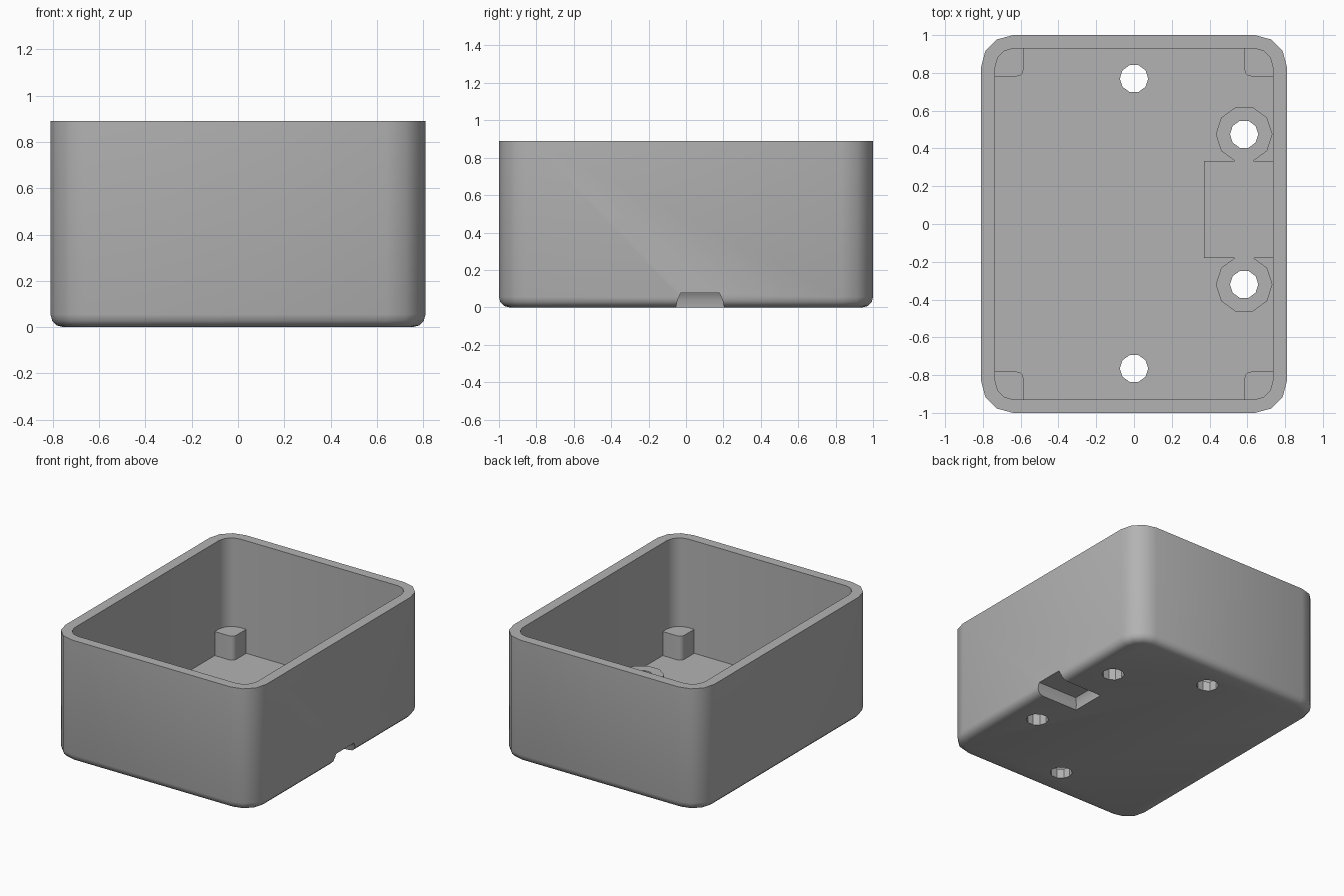
import bpy, bmesh
from math import sin, cos, pi, radians

cube = bpy.data.objects.get("Cube")
if cube:
    bpy.data.objects.remove(cube, do_unlink=True)

W, D, H = 0.81, 1.0, 0.89      # half width, half depth, height
WALL, FLOOR = 0.075, 0.07

gray = bpy.data.materials.new("plain_gray")
gray.use_nodes = True
COLOR = (0.45, 0.45, 0.45, 1)
gray.diffuse_color = COLOR
gray.node_tree.nodes["Principled BSDF"].inputs["Base Color"].default_value = COLOR


def rounded_rect(w, d, r, steps=3):
    """Counter-clockwise outline of a rectangle with rounded corners."""
    pts = []
    for q, (sx, sy) in enumerate(((1, 1), (-1, 1), (-1, -1), (1, -1))):
        for i in range(steps + 1):
            a = (q + i / steps) * pi / 2
            pts.append((sx * (w - r) + r * cos(a), sy * (d - r) + r * sin(a)))
    return pts


def loft(name, rings):
    """Closed solid through a list of (outline, z) rings."""
    bm = bmesh.new()
    loops = [[bm.verts.new((x, y, z)) for x, y in pts] for pts, z in rings]
    for a, b in zip(loops, loops[1:]):
        for i in range(len(a)):
            j = (i + 1) % len(a)
            bm.faces.new((a[i], a[j], b[j], b[i]))
    bm.faces.new(loops[0][::-1])
    bm.faces.new(loops[-1])
    bmesh.ops.recalc_face_normals(bm, faces=bm.faces)
    mesh = bpy.data.meshes.new(name)
    bm.to_mesh(mesh)
    bm.free()
    obj = bpy.data.objects.new(name, mesh)
    bpy.context.collection.objects.link(obj)
    mesh.materials.append(gray)
    return obj


def rect(x0, x1, y0, y1):
    return [(x0, y0), (x1, y0), (x1, y1), (x0, y1)]


def decagon(x, y, r):
    return [(x + r * cos(i * pi / 5), y + r * sin(i * pi / 5)) for i in range(10)]


def cut(obj, cutter):
    mod = obj.modifiers.new("cut", 'BOOLEAN')
    mod.operation = 'DIFFERENCE'
    mod.solver = 'EXACT'
    mod.object = cutter
    cutter.hide_render = True
    cutter.hide_viewport = True
    cutter.display_type = 'WIRE'


# Open box: rounded underside, outer wall, rim, inner wall, floor
R, EDGE = 0.17, 0.055
rings = []
for i in range(4):
    a = i * pi / 6
    inset = EDGE * (1 - sin(a))
    rings.append((rounded_rect(W - inset, D - inset, R - inset), EDGE * (1 - cos(a))))
rings.append((rounded_rect(W, D, R), H))
inner = rounded_rect(W - WALL, D - WALL + 0.005, 0.1)
rings += [(inner, H), (inner, FLOOR)]
case = loft("case", rings)

# Raised cover above the side slot
cover = loft("slot_cover", [(rect(0.37, 0.745, -0.18, 0.333), z) for z in (0.06, 0.15)])

# Slot with sloping sides, open at the +x wall
slot = loft("slot_cutter", [(rect(0.465, 0.9, -0.055, 0.205), -0.01),
                            (rect(0.47, 0.9, -0.045, 0.195), 0.04),
                            (rect(0.49, 0.9, -0.028, 0.178), 0.076)])
cut(case, slot)
cut(cover, slot)

# Screw holes through the floor, two of them with a raised boss
holes = {"back": (0, 0.77), "front": (0, -0.765),
         "side_back": (0.583, 0.475), "side_front": (0.583, -0.32)}
parts = [case, cover]
for name, (x, y) in holes.items():
    hole = loft(name + "_hole_cutter", [(decagon(x, y, 0.075), z) for z in (-0.05, 0.3)])
    cut(case, hole)
    if name.startswith("side"):
        boss = loft(name + "_boss", [(decagon(x, y, 0.15), z) for z in (FLOOR, 0.145)])
        cut(boss, hole)
        parts.append(boss)

# Corner posts with one rounded inner edge
for side, sx in (("left", 1), ("right", -1)):
    for end, sy in (("back", 1), ("front", -1)):
        r = 0.035
        outline = [(0.74, 0.935), (0.585, 0.935)]
        outline += [(0.585 + r - r * cos(a), 0.782 + r - r * sin(a))
                    for a in (0, pi / 6, pi / 3, pi / 2)]
        outline.append((0.74, 0.782))
        outline = [(sx * x, sy * y) for x, y in outline]
        parts.append(loft(f"{end}_{side}_post", [(outline, z) for z in (FLOOR, 0.245)]))

# Apply the cuts, then shade the rounded walls smooth
for obj in parts:
    bpy.ops.object.select_all(action='DESELECT')
    bpy.context.view_layer.objects.active = obj
    obj.select_set(True)
    for mod in list(obj.modifiers):
        bpy.ops.object.modifier_apply(modifier=mod.name)
    bpy.ops.object.shade_smooth_by_angle(angle=radians(35))
